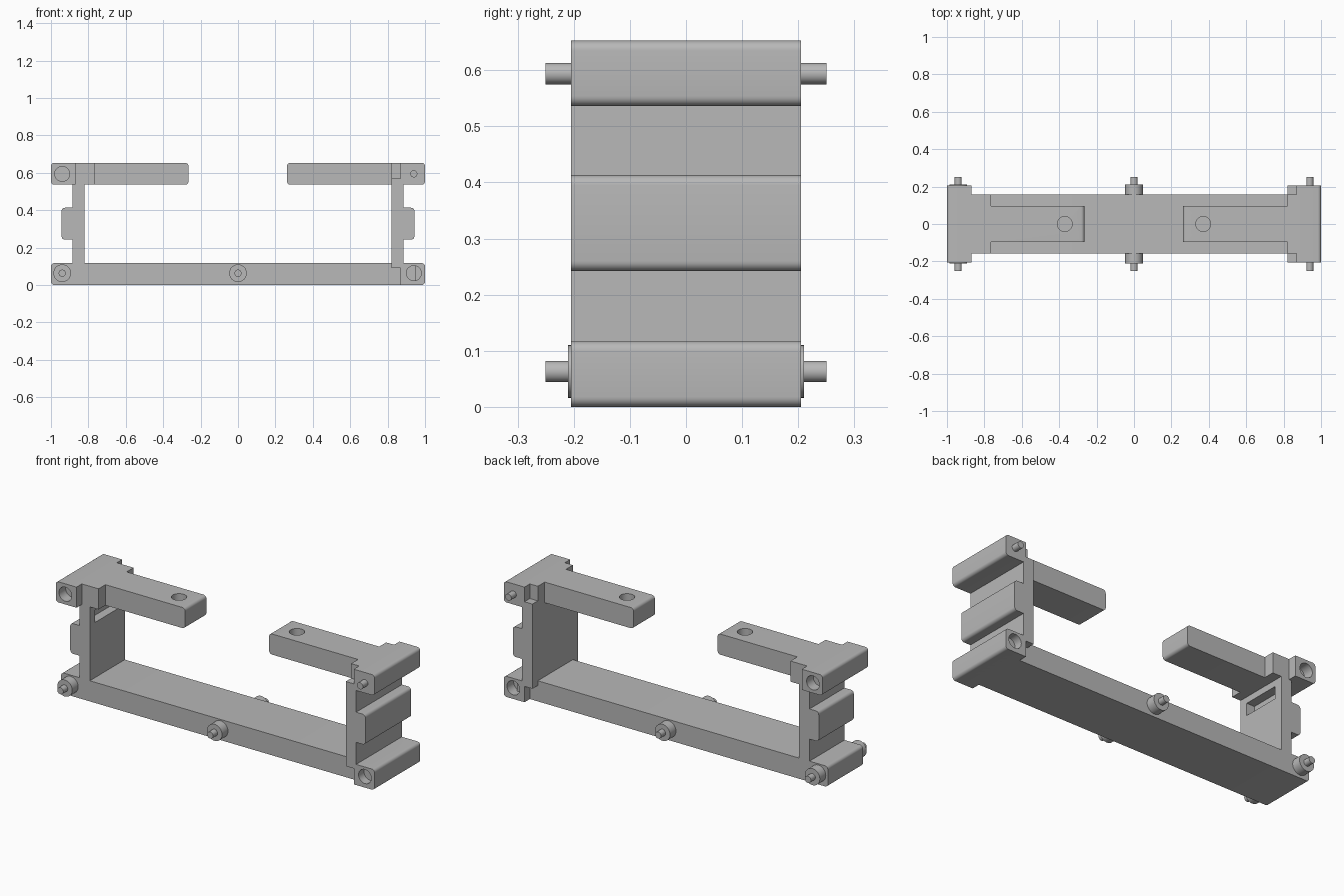
import bpy, bmesh, math
from mathutils import Matrix

cube = bpy.data.objects.get("Cube")
if cube:
    bpy.data.objects.remove(cube, do_unlink=True)

grey = bpy.data.materials.new("plain_grey")
grey.use_nodes = True
GREY = (0.48, 0.48, 0.48, 1)
grey.diffuse_color = GREY
grey.node_tree.nodes["Principled BSDF"].inputs["Base Color"].default_value = GREY


def finish(bm, name):
    bmesh.ops.recalc_face_normals(bm, faces=bm.faces)
    mesh = bpy.data.meshes.new(name)
    bm.to_mesh(mesh)
    bm.free()
    mesh.materials.append(grey)
    ob = bpy.data.objects.new(name, mesh)
    bpy.context.collection.objects.link(ob)
    smooth(ob)
    return ob


def smooth(ob):
    bpy.ops.object.select_all(action='DESELECT')
    bpy.context.view_layer.objects.active = ob
    ob.select_set(True)
    bpy.ops.object.shade_smooth_by_angle(angle=math.radians(35))


def slab(name, x0, x1, z0, z1, half_y, round_left=0, round_right=0):
    """Front profile with optional rounded ends, extruded along y."""
    pts = []
    corners = [(x1, z1, -1, -1, 0, round_right), (x0, z1, 1, -1, 90, round_left),
               (x0, z0, 1, 1, 180, round_left), (x1, z0, -1, 1, 270, round_right)]
    for x, z, sx, sz, start, r in corners:
        steps = 6 if r else 0
        for i in range(steps + 1):
            a = math.radians(start + 90 * i / max(steps, 1))
            pts.append((x + sx * r + r * math.cos(a), z + sz * r + r * math.sin(a)))
    bm = bmesh.new()
    face = bm.faces.new([bm.verts.new((x, -half_y, z)) for x, z in pts])
    ext = bmesh.ops.extrude_face_region(bm, geom=[face])
    verts = [g for g in ext["geom"] if isinstance(g, bmesh.types.BMVert)]
    bmesh.ops.translate(bm, verts=verts, vec=(0, 2 * half_y, 0))
    return finish(bm, name)


def rod(name, centre, radius, depth, axis='Y'):
    bm = bmesh.new()
    rot = Matrix.Rotation(math.pi / 2, 4, 'X') if axis == 'Y' else Matrix()
    bmesh.ops.create_cone(bm, cap_ends=True, segments=32, radius1=radius, radius2=radius,
                          depth=depth, matrix=Matrix.Translation(centre) @ rot)
    return finish(bm, name)


def cut(ob, cutter):
    mod = ob.modifiers.new("cut", 'BOOLEAN')
    mod.operation = 'DIFFERENCE'
    mod.solver = 'EXACT'
    mod.object = cutter
    bpy.context.view_layer.objects.active = ob
    bpy.ops.object.modifier_apply(modifier=mod.name)
    bpy.data.objects.remove(cutter, do_unlink=True)
    smooth(ob)


R = 0.018
BODY, WIDE, TIP = 0.157, 0.205, 0.25
BASE_TOP, ARM_LOW, ARM_TOP = 0.117, 0.536, 0.653
LOW_PIN, HIGH_PIN, PIN_X = 0.063, 0.594, 0.94

# Base plate and its socket block
slab("base_plate", -1, 0.95, 0, BASE_TOP, BODY, R, 0)
low_block = slab("lower_socket_block", 0.87, 1, 0, BASE_TOP, WIDE, 0, R)

# Side walls with their outer ribs
wall = slab("right_wall", -0.885, -0.82, 0.09, 0.57, BODY)
slab("right_rib", -0.943, -0.87, 0.242, 0.413, BODY, R, 0)
slab("left_wall", 0.82, 0.885, 0.09, 0.57, WIDE)
slab("left_rib", 0.87, 0.943, 0.242, 0.413, WIDE, 0, R)

# Shallow pocket on the inner face of one wall
cut(wall, slab("pocket_cutter", -0.87, -0.8, 0.43, 0.5, 0.11))

# Upper end blocks and the wider roots of the arms
high_block = slab("upper_socket_block", -1, -0.87, ARM_LOW, ARM_TOP, WIDE, R, 0)
slab("upper_pin_block", 0.87, 1, ARM_LOW, ARM_TOP, WIDE, 0, R)
slab("right_arm_root", -0.9, -0.765, ARM_LOW, ARM_TOP, BODY)
slab("left_arm_root", 0.82, 0.9, ARM_LOW, ARM_TOP, BODY)

# Arms with a blind hole near each tip
right_arm = slab("right_arm", -0.8, -0.265, ARM_LOW, ARM_TOP, 0.095, 0, R)
left_arm = slab("left_arm", 0.262, 0.84, ARM_LOW, ARM_TOP, 0.095, R, 0)
for arm, x in ((right_arm, -0.37), (left_arm, 0.37)):
    cut(arm, rod("hole_cutter", (x, 0, ARM_TOP), 0.04, 0.16, 'Z'))

# Sockets, collars and pins on the front and back
for side, word in ((-1, "front"), (1, "back")):
    cut(low_block, rod("socket_cutter", (PIN_X, side * WIDE, LOW_PIN), 0.04, 0.12))
    cut(high_block, rod("socket_cutter", (-PIN_X, side * WIDE, HIGH_PIN), 0.04, 0.12))
    for x, place in ((-PIN_X, "end"), (0, "middle")):
        rod(f"{word}_{place}_collar", (x, side * (BODY + WIDE) / 2, LOW_PIN), 0.047, WIDE - BODY + 0.01)
        rod(f"{word}_{place}_pin", (x, side * (WIDE + TIP - 0.02) / 2, LOW_PIN), 0.019, TIP - WIDE + 0.02)
    rod(f"{word}_upper_pin", (PIN_X, side * (WIDE + TIP - 0.02) / 2, HIGH_PIN), 0.019, TIP - WIDE + 0.02)
